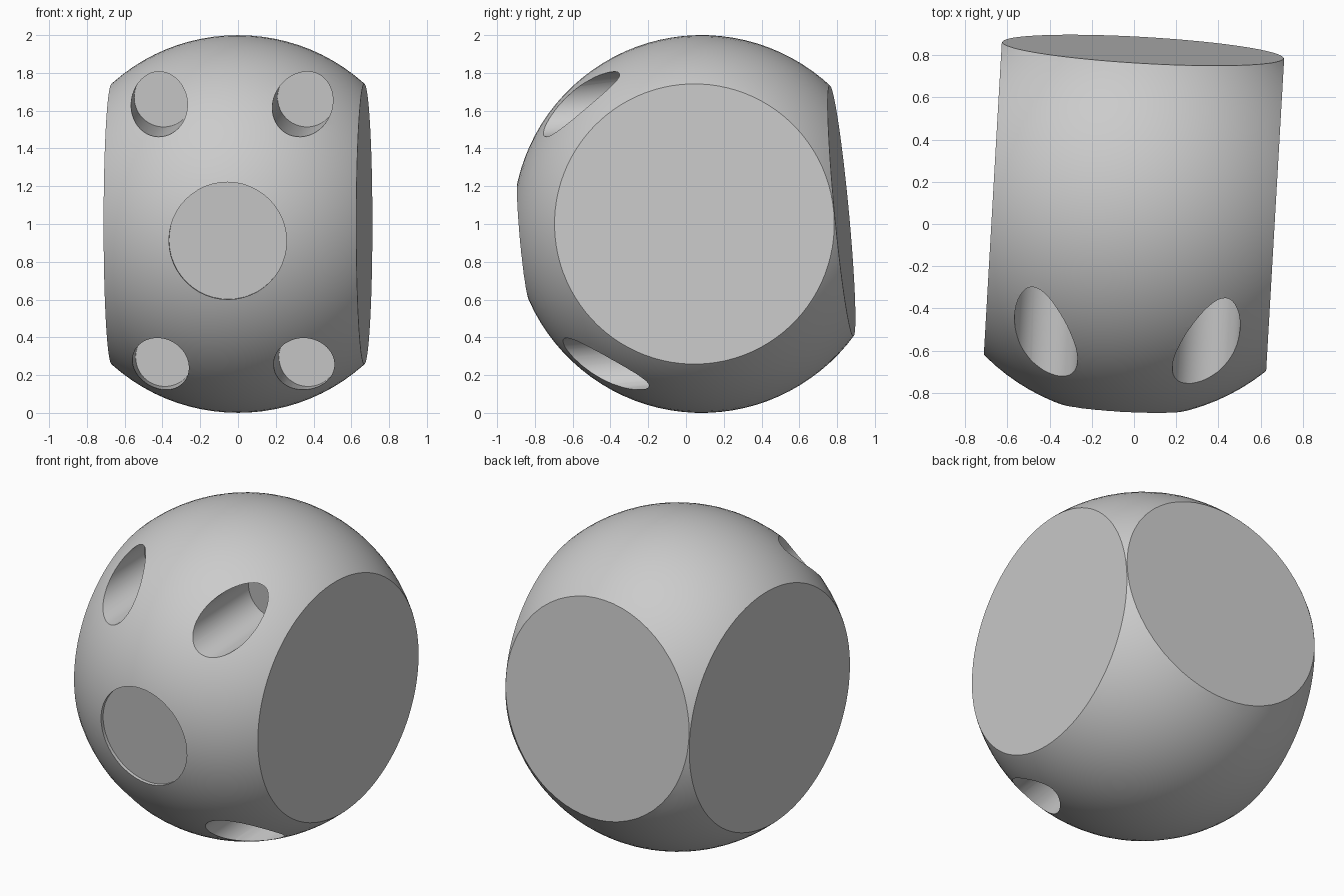
import bpy, bmesh
from math import radians, pi
from mathutils import Matrix, Vector

if "Cube" in bpy.data.objects:
    bpy.data.objects.remove(bpy.data.objects["Cube"])

# Pose: slight turn and upward tilt about the ball centre
POSE = (Matrix.Translation((0, 0.083, 1))
        @ Matrix.Rotation(radians(-3.3), 4, 'Z')
        @ Matrix.Rotation(radians(5.4), 4, 'X'))

grey = bpy.data.materials.new("plain grey")
grey.use_nodes = True
colour = (0.6, 0.6, 0.6, 1)
grey.diffuse_color = colour
grey.node_tree.nodes["Principled BSDF"].inputs["Base Color"].default_value = colour


def add_object(name, bm):
    mesh = bpy.data.meshes.new(name)
    bm.to_mesh(mesh)
    bm.free()
    mesh.materials.append(grey)
    obj = bpy.data.objects.new(name, mesh)
    bpy.context.collection.objects.link(obj)
    return obj


# Ball with its poles along x, trimmed flat on both sides and at the back
bm = bmesh.new()
bmesh.ops.create_uvsphere(bm, u_segments=96, v_segments=48, radius=1,
                          matrix=Matrix.Rotation(pi / 2, 4, 'Y'))
for normal, distance in (((1, 0, 0), 0.67), ((-1, 0, 0), 0.67), ((0, 1, 0), 0.745)):
    n = Vector(normal)
    cut = bmesh.ops.bisect_plane(bm, geom=bm.verts[:] + bm.edges[:] + bm.faces[:],
                                 plane_co=n * distance, plane_no=n, clear_outer=True)
    rim = [e for e in cut["geom_cut"] if isinstance(e, bmesh.types.BMEdge)]
    bmesh.ops.contextual_create(bm, geom=rim)
bmesh.ops.recalc_face_normals(bm, faces=bm.faces[:])
body = add_object("drilled_ball", bm)


# Round cutter running from in front of the ball back to the pocket floor
def drill(x, z, radius, floor):
    bm = bmesh.new()
    front = -1.3
    place = (Matrix.Translation((x, (front + floor) / 2, z))
             @ Matrix.Rotation(pi / 2, 4, 'X'))
    bmesh.ops.create_cone(bm, cap_ends=True, segments=48, radius1=radius,
                          radius2=radius, depth=floor - front, matrix=place)
    cutter = add_object("drill_cutter", bm)
    cutter.hide_render = True
    mod = body.modifiers.new("pocket", 'BOOLEAN')
    mod.operation = 'DIFFERENCE'
    mod.solver = 'EXACT'
    mod.object = cutter
    bpy.ops.object.modifier_apply(modifier=mod.name)
    bpy.data.objects.remove(cutter)


bpy.ops.object.select_all(action='DESELECT')
body.select_set(True)
bpy.context.view_layer.objects.active = body

# Shallow centre recess and four deep corner holes
drill(0, 0, 0.312, -0.93)
for x in (-0.38, 0.38):
    for z in (-0.69, 0.69):
        drill(x, z, 0.155, -0.2)

body.data.transform(POSE)
bpy.ops.object.shade_smooth_by_angle(angle=radians(25))
